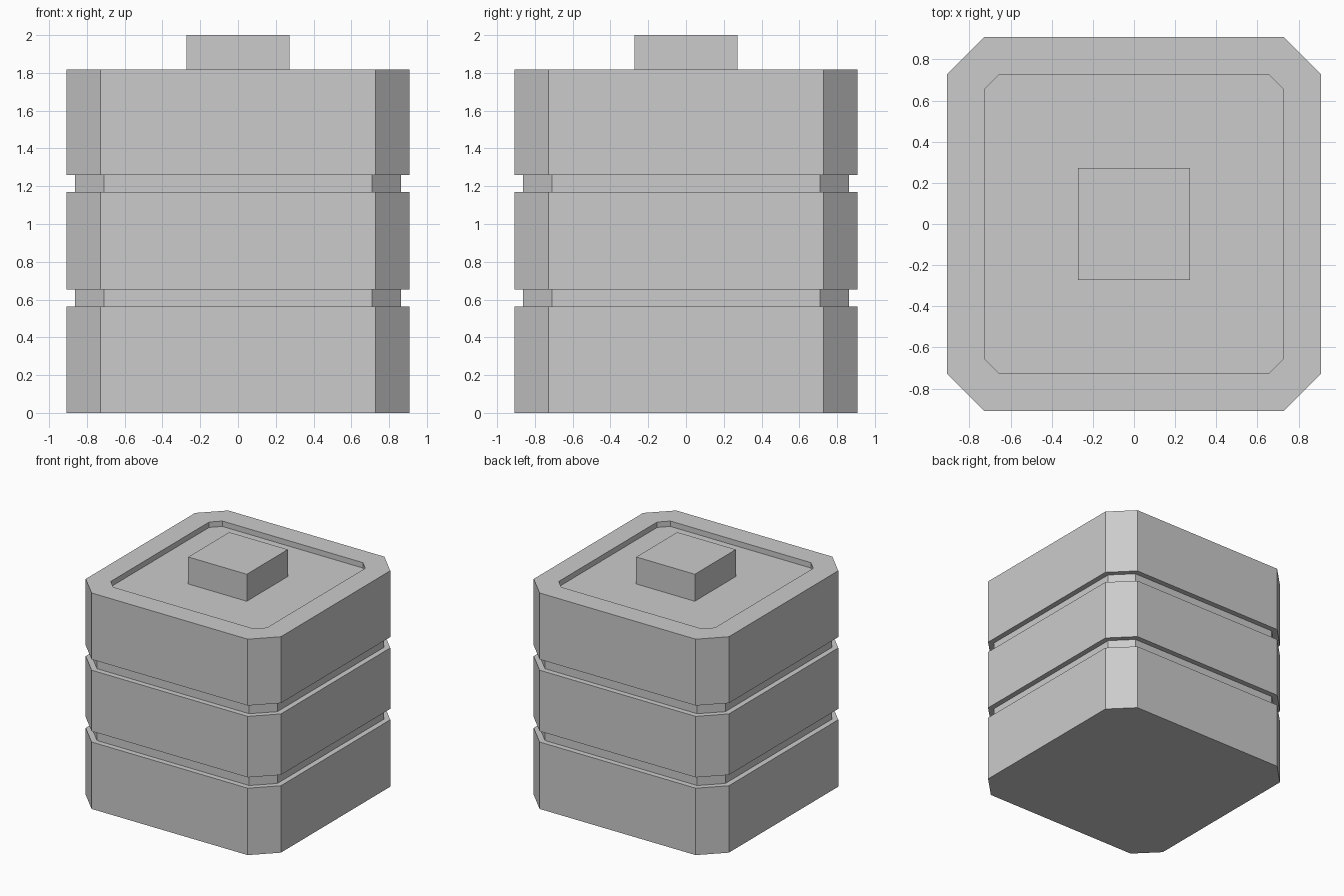
import bpy, bmesh

if "Cube" in bpy.data.objects:
    bpy.data.objects.remove(bpy.data.objects["Cube"])

U = 1 / 11  # model unit: 22 units tall


def ring(bm, half, flat, z):
    """Square ring with chamfered corners, counter-clockwise."""
    pts = [(half, -flat), (half, flat), (flat, half), (-flat, half),
           (-half, flat), (-half, -flat), (-flat, -half), (flat, -half)]
    return [bm.verts.new((x * U, y * U, z * U)) for x, y in pts]


def loft(name, profile):
    """Stack chamfered rings (half width, flat half width, height) and cap both ends."""
    bm = bmesh.new()
    rings = [ring(bm, *p) for p in profile]
    for a, b in zip(rings, rings[1:]):
        for i in range(8):
            j = (i + 1) % 8
            bm.faces.new((a[i], a[j], b[j], b[i]))
    bm.faces.new(rings[0][::-1])
    bm.faces.new(rings[-1])
    mesh = bpy.data.meshes.new(name)
    bm.to_mesh(mesh)
    bm.free()
    obj = bpy.data.objects.new(name, mesh)
    bpy.context.collection.objects.link(obj)
    return obj


# Body: three thick bands separated by two grooves, with a recessed top
OUTER, GROOVE, RECESS = (10, 8), (9.5, 7.8), (8, 7.2)
FLOOR = 19.5
profile = [(*OUTER, 0)]
for low, high in ((6.2, 7.2), (12.85, 13.85)):
    profile += [(*OUTER, low), (*GROOVE, low), (*GROOVE, high), (*OUTER, high)]
profile += [(*OUTER, 20), (*RECESS, 20), (*RECESS, FLOOR)]
loft("body", profile)

# Square knob standing on the recess floor
bpy.ops.mesh.primitive_cube_add(size=1, location=(0, 0, (FLOOR + 22) / 2 * U))
knob = bpy.context.object
knob.name = "top_knob"
knob.scale = (6 * U, 6 * U, (22 - FLOOR) * U)
